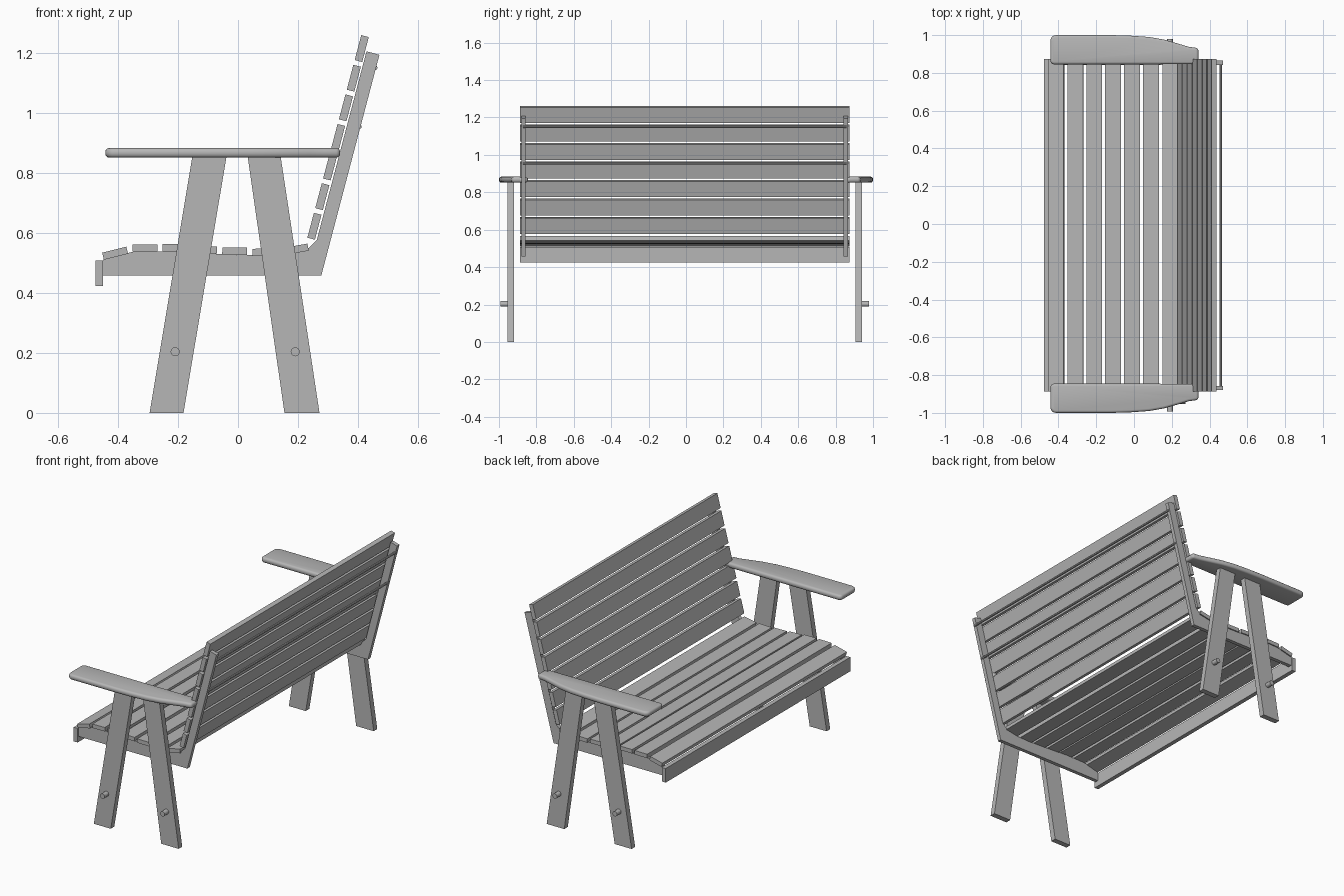
import bpy, bmesh, math
from mathutils import Vector

if "Cube" in bpy.data.objects:
    bpy.data.objects.remove(bpy.data.objects["Cube"])

wood = bpy.data.materials.new("grey_wood")
wood.diffuse_color = (0.47, 0.47, 0.47, 1)
wood.use_nodes = True
wood.node_tree.nodes["Principled BSDF"].inputs["Base Color"].default_value = wood.diffuse_color
SHIFT = -0.007          # frame sits slightly off the armrests' centre


def finish(name, bm):
    bmesh.ops.recalc_face_normals(bm, faces=bm.faces)
    me = bpy.data.meshes.new(name)
    bm.to_mesh(me)
    bm.free()
    me.materials.append(wood)
    ob = bpy.data.objects.new(name, me)
    bpy.context.collection.objects.link(ob)
    return ob


def extrude(name, pts, vec):
    """Solid made by sweeping a flat outline along a vector."""
    bm = bmesh.new()
    face = bm.faces.new([bm.verts.new(p) for p in pts])
    res = bmesh.ops.extrude_face_region(bm, geom=[face])
    verts = [g for g in res["geom"] if isinstance(g, bmesh.types.BMVert)]
    bmesh.ops.translate(bm, verts=verts, vec=vec)
    return finish(name, bm)


def side_profile(name, xz, y0, y1):
    return extrude(name, [(x, y0, z) for x, z in xz], (0, y1 - y0, 0))


def slat(name, x, z, angle, width=0.083, thick=0.024):
    """Full-length board, cross-section centred on x, z and tilted."""
    c, s = math.cos(angle), math.sin(angle)
    w, t = width / 2, thick / 2
    xz = [(x + a * c - b * s, z + a * s + b * c)
          for a, b in ((-w, -t), (w, -t), (w, t), (-w, t))]
    return side_profile(name, xz, SHIFT - 0.88, SHIFT + 0.88)


def rod(name, x, z, r, y0, y1, n=16):
    xz = [(x + r * math.cos(2 * math.pi * i / n), z + r * math.sin(2 * math.pi * i / n))
          for i in range(n)]
    return side_profile(name, xz, y0, y1)


# Seat slats following a gently dished curve
seat = [(-0.410, 0.533, 14), (-0.310, 0.550, 1), (-0.210, 0.551, 0), (-0.112, 0.545, -2),
        (-0.011, 0.540, -1), (0.090, 0.537, 2), (0.193, 0.546, 10)]
for i, (x, z, a) in enumerate(seat):
    slat(f"seat_slat_{i + 1}", x, z, math.radians(a))

# Front apron board
slat("front_apron", -0.463, 0.466, math.radians(90), 0.085, 0.026)

# Backrest slats
lean = math.atan2(0.737, 0.194)
for i in range(7):
    t = i / 6
    slat(f"back_slat_{i + 1}", 0.255 + 0.158 * t, 0.623 + 0.593 * t, lean, 0.086, 0.026)

# Thin rods across the rear of the backrest
rod("upper_back_rod", 0.459, 1.152, 0.007, SHIFT - 0.865, SHIFT + 0.865, 8)
rod("lower_back_rod", 0.406, 0.955, 0.007, SHIFT - 0.865, SHIFT + 0.865, 8)

# Side frames: seat rail and back upright, legs and pegs
seat_rail = [(-0.45, 0.458), (0.278, 0.458), (0.292, 0.511), (0.245, 0.552), (0.15, 0.528),
             (0.09, 0.525), (-0.01, 0.528), (-0.11, 0.533), (-0.21, 0.539),
             (-0.35, 0.538), (-0.45, 0.512)]
upright = [(0.278, 0.458), (0.472, 1.195), (0.429, 1.207), (0.263, 0.577), (0.235, 0.55),
           (0.235, 0.458)]
front_leg = [(-0.295, 0), (-0.182, 0), (-0.038, 0.858), (-0.152, 0.858)]
rear_leg = [(0.155, 0), (0.272, 0), (0.142, 0.858), (0.032, 0.858)]
for side, s in (("left", -1), ("right", 1)):
    def span(a, b):
        return SHIFT + s * a, SHIFT + s * b
    side_profile(f"{side}_seat_rail", seat_rail, *span(0.85, 0.873))
    side_profile(f"{side}_back_upright", upright, *span(0.85, 0.873))
    side_profile(f"{side}_front_leg", front_leg, *span(0.913, 0.947))
    side_profile(f"{side}_rear_leg", rear_leg, *span(0.913, 0.947))
    for nm, x in (("front", -0.21), ("rear", 0.191)):
        peg = rod(f"{side}_{nm}_peg", x, 0.204, 0.015, *span(0.945, 0.986))

    # Armrest: rounded front, outer edge tapering toward the back
    outline = [(0.341, 0.846), (0.341, 0.931), (0.29, 0.938), (0.24, 0.953), (0.16, 0.976),
               (0.08, 0.99), (-0.02, 0.997), (-0.12, 1.0)]
    for cx, cy, a0 in ((-0.412, 0.969, 90), (-0.422, 0.866, 180)):
        r = 0.031 if a0 == 90 else 0.021
        for k in range(6):
            a = math.radians(a0 + 18 * k)
            outline.append((cx + r * math.cos(a), cy + r * math.sin(a)))
    arm = extrude(f"{side}_armrest", [(x, s * y, 0.852) for x, y in outline], (0, 0, 0.032))
    bev = arm.modifiers.new("rounded_edge", 'BEVEL')
    bev.width = 0.013
    bev.segments = 3
    bev.limit_method = 'ANGLE'
    bev.angle_limit = math.radians(50)
    for p in arm.data.polygons:
        p.use_smooth = True
    arm.select_set(True)
    bpy.context.view_layer.objects.active = arm
    bpy.ops.object.modifier_apply(modifier=bev.name)
    bpy.ops.object.shade_smooth_by_angle(angle=math.radians(35))
    arm.select_set(False)
